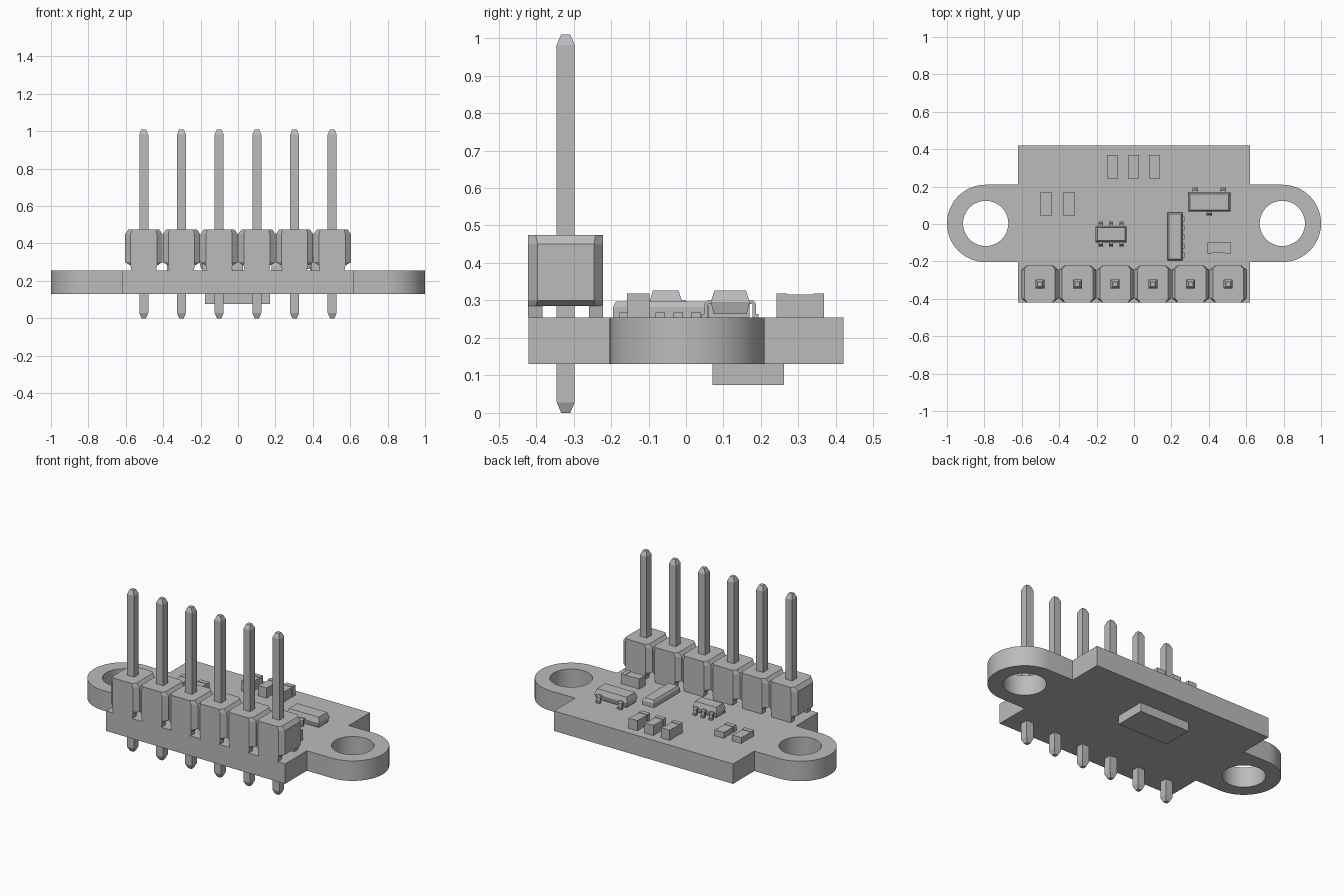
import bpy
import bmesh
from math import pi, cos, sin

if "Cube" in bpy.data.objects:
    bpy.data.objects.remove(bpy.data.objects["Cube"])

grey = bpy.data.materials.new("neutral_grey")
grey.use_nodes = True
grey.diffuse_color = (0.5, 0.5, 0.5, 1)
grey.node_tree.nodes["Principled BSDF"].inputs["Base Color"].default_value = (0.5, 0.5, 0.5, 1)

BOTTOM, TOP = 0.13, 0.255


def finish(name, bm, smooth=False):
    """Turn a bmesh into a named grey object."""
    bmesh.ops.remove_doubles(bm, verts=bm.verts, dist=1e-5)
    bmesh.ops.recalc_face_normals(bm, faces=bm.faces)
    mesh = bpy.data.meshes.new(name)
    bm.to_mesh(mesh)
    bm.free()
    mesh.materials.append(grey)
    obj = bpy.data.objects.new(name, mesh)
    bpy.context.collection.objects.link(obj)
    if smooth:
        bpy.ops.object.select_all(action="DESELECT")
        obj.select_set(True)
        bpy.context.view_layer.objects.active = obj
        bpy.ops.object.shade_smooth_by_angle(angle=pi / 6)
    return obj


def loft(bm, rings):
    """Skin between point rings and cap both ends."""
    loops = [[bm.verts.new(p) for p in ring] for ring in rings]
    for a, b in zip(loops, loops[1:]):
        for i in range(len(a)):
            j = (i + 1) % len(a)
            bm.faces.new((a[i], a[j], b[j], b[i]))
    bm.faces.new(loops[0][::-1])
    bm.faces.new(loops[-1])


def rect(x, y, hx, hy, z):
    return [(x + sx * hx, y + sy * hy, z)
            for sx, sy in ((-1, -1), (1, -1), (1, 1), (-1, 1))]


def octagon(x, y, hx, hy, c, d, z):
    """Rectangle with corners cut by c along x and d along y."""
    half = [(hx - c, -hy), (hx, d - hy), (hx, hy - d), (hx - c, hy)]
    pts = half + [(-px, -py) for px, py in half]
    return [(x + px, y + py, z) for px, py in pts]


def box(bm, x, y, hx, hy, z0, z1):
    loft(bm, [rect(x, y, hx, hy, z0), rect(x, y, hx, hy, z1)])


# Circuit board: rectangle with two rounded, drilled ears
def make_board():
    hx, hy, ear_x, ear_y, ear_r, hole_r, n = 0.62, 0.42, 0.793, 0.003, 0.207, 0.121, 32

    def arc(cx, r, start, sweep, count):
        return [(cx + r * cos(start + sweep * i / count),
                 ear_y + r * sin(start + sweep * i / count)) for i in range(count + 1)]

    right = [(hx, -hy), (hx, ear_y - ear_r)]
    right += arc(ear_x, ear_r, -pi / 2, pi, n) + [(hx, ear_y + ear_r), (hx, hy)]
    outline = right + [(-x, y) for x, y in reversed(right)]
    holes = [arc(s * ear_x, hole_r, 0, 2 * pi, 48)[:-1] for s in (-1, 1)]
    curve = bpy.data.curves.new("board_outline", "CURVE")
    curve.dimensions = "2D"
    curve.fill_mode = "BOTH"
    curve.extrude = (TOP - BOTTOM) / 2
    for pts in [outline] + holes:
        spline = curve.splines.new("POLY")
        spline.points.add(len(pts) - 1)
        for point, (x, y) in zip(spline.points, pts):
            point.co = (x, y, 0, 1)
        spline.use_cyclic_u = True
    helper = bpy.data.objects.new("board_outline", curve)
    bpy.context.collection.objects.link(helper)
    bpy.context.view_layer.update()
    mesh = helper.evaluated_get(bpy.context.evaluated_depsgraph_get()).to_mesh()
    bm = bmesh.new()
    bm.from_mesh(mesh)
    bpy.data.objects.remove(helper)
    bmesh.ops.translate(bm, verts=bm.verts, vec=(0, 0, (TOP + BOTTOM) / 2))
    finish("circuit_board", bm, smooth=True)


make_board()

# Six-way pin header: chamfered housings on two feet, with pointed pins
ROW_Y = -0.321
for i in range(6):
    x = (i - 2.5) * 0.2015
    bm = bmesh.new()
    loft(bm, [octagon(x, ROW_Y, 0.076, 0.1, 0.006, 0.02, 0.285),
              octagon(x, ROW_Y, 0.1, 0.1, 0.03, 0.025, 0.3),
              octagon(x, ROW_Y, 0.1, 0.1, 0.03, 0.025, 0.45),
              octagon(x, ROW_Y, 0.082, 0.1, 0.018, 0.02, 0.475)])
    for side in (-1, 1):
        y = ROW_Y + side * 0.081
        loft(bm, [rect(x, y, 0.066, 0.019, TOP), rect(x, y, 0.072, 0.019, 0.288)])
    finish(f"header_housing_{i + 1}", bm)

    bm = bmesh.new()
    loft(bm, [rect(x, ROW_Y, h, h, z) for h, z in
              ((0.012, 0), (0.024, 0.028), (0.024, 0.982), (0.012, 1.01))])
    finish(f"header_pin_{i + 1}", bm)


# Chip resistors and capacitors: body with slightly larger end caps
def passive(name, x, y, half_len, half_wid, top, along_x=False):
    bm = bmesh.new()
    cap = 0.014

    def block(offset, hl, hw, z1):
        if along_x:
            box(bm, x + offset, y, hl, hw, TOP, z1)
        else:
            box(bm, x, y + offset, hw, hl, TOP, z1)

    block(0, half_len - 2 * cap, half_wid - 0.002, top - 0.003)
    for s in (-1, 1):
        block(s * (half_len - cap), cap, half_wid, top)
    finish(name, bm)


for i, x in enumerate((-0.115, -0.002, 0.109)):
    passive(f"capacitor_{i + 1}", x, 0.305, 0.063, 0.03, 0.319)
for i, x in enumerate((-0.47, -0.348)):
    passive(f"resistor_{i + 1}", x, 0.107, 0.062, 0.032, 0.292)
passive("capacitor_front", 0.455, -0.127, 0.063, 0.03, 0.319, True)


# Moulded packages with tapered bodies and bent leads
def package(name, x, y, hx, hy, z0, z1, leads, reach, width):
    bm = bmesh.new()
    mid = (z0 + z1) / 2
    loft(bm, [rect(x, y, hx - 0.008, hy - 0.008, z0), rect(x, y, hx, hy, mid),
              rect(x, y, hx - 0.01, hy - 0.01, z1)])
    finish(name + "_body", bm)
    t = 0.009
    bm = bmesh.new()
    for dx, side in leads:
        start, bend, end = hy - 0.01, hy + reach * 0.5, hy + reach
        profile = [(start, mid + t / 2), (bend - 0.002, mid + t / 2), (bend + t / 2, mid - t / 2),
                   (bend + t / 2, TOP + t), (end, TOP + t), (end, TOP),
                   (bend - t / 2, TOP), (bend - t / 2, mid - t / 2), (start, mid - t / 2)]
        loft(bm, [[(x + dx + s * width, y + side * py, pz) for py, pz in profile]
                  for s in (-1, 1)])
    finish(name + "_leads", bm)


package("regulator", 0.402, 0.118, 0.113, 0.052, 0.264, 0.327,
        [(-0.075, 1), (0.075, 1), (0, -1)], 0.024, 0.014)
package("sensor_chip", -0.122, -0.054, 0.083, 0.044, 0.264, 0.327,
        [(dx, s) for dx in (-0.056, 0, 0.056) for s in (-1, 1)], 0.024, 0.011)

# Long flat module with a row of side contacts
bm = bmesh.new()
loft(bm, [rect(0.219, -0.067, 0.04, 0.128, TOP), rect(0.219, -0.067, 0.04, 0.128, 0.283),
          rect(0.219, -0.067, 0.032, 0.12, 0.297)])
finish("long_module", bm)
bm = bmesh.new()
for i in range(5):
    box(bm, 0.263, -0.165 + i * 0.048, 0.006, 0.013, TOP, 0.268)
finish("long_module_contacts", bm)

# Rectangular component beneath the board
bm = bmesh.new()
box(bm, -0.003, 0.166, 0.173, 0.095, 0.075, BOTTOM)
finish("underside_component", bm)
